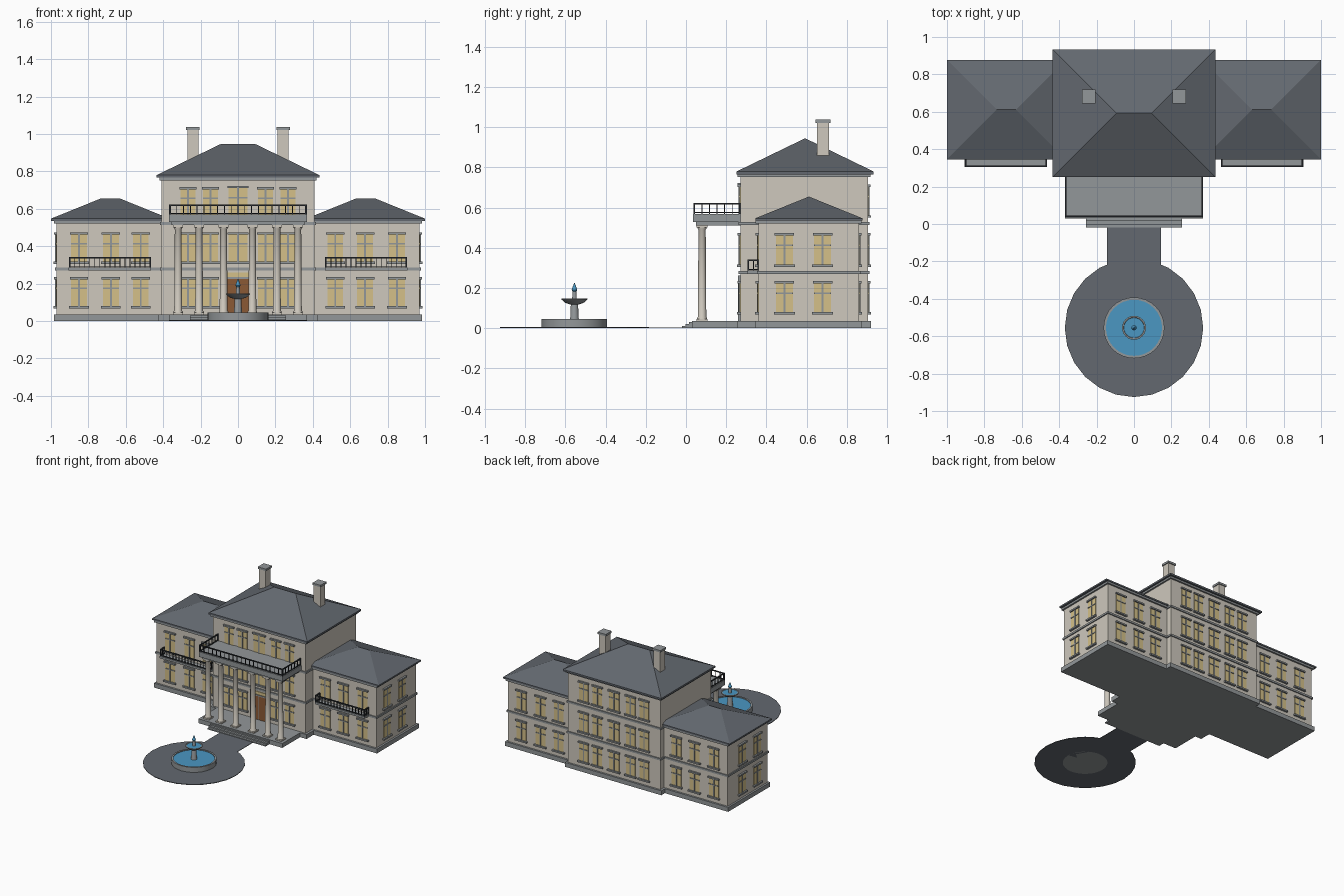
import bpy, bmesh, math
from mathutils import Matrix, Vector

cube = bpy.data.objects.get("Cube")
if cube:
    bpy.data.objects.remove(cube, do_unlink=True)


def material(name, r, g, b):
    m = bpy.data.materials.new(name)
    m.use_nodes = True
    m.diffuse_color = (r, g, b, 1)
    m.node_tree.nodes["Principled BSDF"].inputs["Base Color"].default_value = (r, g, b, 1)
    return m


WALL = material("cream wall", .62, .58, .51)
TRIM = material("grey stone", .29, .31, .32)
ROOF = material("slate", .125, .14, .16)
GLASS = material("warm glass", .66, .53, .25)
IRON = material("dark iron", .025, .03, .035)
DOOR = material("brown wood", .26, .10, .035)
WATER = material("blue water", .07, .31, .54)


def finish(name, bm, mat, smooth=False):
    bmesh.ops.recalc_face_normals(bm, faces=bm.faces)
    me = bpy.data.meshes.new(name)
    bm.to_mesh(me)
    bm.free()
    me.materials.append(mat)
    ob = bpy.data.objects.new(name, me)
    bpy.context.collection.objects.link(ob)
    if smooth:
        bpy.context.view_layer.objects.active = ob
        bpy.ops.object.select_all(action='DESELECT')
        ob.select_set(True)
        bpy.ops.object.shade_smooth_by_angle(angle=math.radians(35))
    return ob


def add_box(bm, x, y, z, frame=Matrix()):
    """x, y and z are (low, high) ranges inside the given frame."""
    lo, hi = Vector((x[0], y[0], z[0])), Vector((x[1], y[1], z[1]))
    m = Matrix.Translation((lo + hi) / 2) @ Matrix.Diagonal((*(hi - lo), 1))
    bmesh.ops.create_cube(bm, size=1, matrix=frame @ m)


def box(name, mat, x, y, z):
    bm = bmesh.new()
    add_box(bm, x, y, z)
    return finish(name, bm, mat)


def grow(r, d):
    return (r[0] - d, r[1] + d)


def lathe(name, mat, profile, x, y, sides, smooth=True):
    bm = bmesh.new()
    rings = [[bm.verts.new((x + r * math.cos(2 * math.pi * i / sides),
                            y + r * math.sin(2 * math.pi * i / sides), z))
              for i in range(sides)] for r, z in profile]
    for a, b in zip(rings, rings[1:]):
        for i in range(sides):
            j = (i + 1) % sides
            bm.faces.new((a[i], a[j], b[j], b[i]))
    bm.faces.new(rings[0])
    bm.faces.new(rings[-1])
    return finish(name, bm, mat, smooth)


def hip_roof(name, x, y, eave, top, ridge):
    bm = bmesh.new()
    inset = (y[1] - y[0]) / 2
    mid = (y[0] + y[1]) / 2
    corners = [(x[0], y[0]), (x[1], y[0]), (x[1], y[1]), (x[0], y[1])]
    low = [bm.verts.new((*c, eave)) for c in corners]
    up = [bm.verts.new((*c, top)) for c in corners]
    a = bm.verts.new((x[0] + inset, mid, ridge))
    b = bm.verts.new((x[1] - inset, mid, ridge))
    bm.faces.new(low)
    for i in range(4):
        j = (i + 1) % 4
        bm.faces.new((low[i], low[j], up[j], up[i]))
    for f in ((up[0], up[1], b, a), (up[1], up[2], b), (up[2], up[3], a, b), (up[3], up[0], a)):
        bm.faces.new(f)
    return finish(name, bm, ROOF)


def windows(name, origin, angle, columns, rows):
    """Wall frame: x along the wall, -y outward. columns: (x, width), rows: (low, high)."""
    frame = Matrix.Translation((*origin, 0)) @ Matrix.Rotation(angle, 4, 'Z')
    glass, trim = bmesh.new(), bmesh.new()
    for x, w in columns:
        for lo, hi in rows:
            h = w / 2
            add_box(glass, (x - h, x + h), (-.004, .002), (lo, hi), frame)
            add_box(trim, (x - h - .01, x + h + .01), (-.016, .002), (lo - .012, lo), frame)
            add_box(trim, (x - h - .006, x + h + .006), (-.014, .002), (hi, hi + .012), frame)
            add_box(trim, (x - .005, x + .005), (-.008, .002), (lo, hi), frame)
            bar = lo + (hi - lo) * .66
            add_box(trim, (x - h, x + h), (-.008, .002), (bar - .004, bar + .004), frame)
    finish(name + "_glass", glass, GLASS)
    finish(name + "_trim", trim, TRIM)


def railing(name, path, z, height, gap):
    bm = bmesh.new()
    for a, b in zip(path, path[1:]):
        a, b = Vector(a), Vector(b)
        d = b - a
        frame = Matrix.Translation((*a, z)) @ Matrix.Rotation(math.atan2(d.y, d.x), 4, 'Z')
        n = max(1, round(d.length / gap))
        for lo, hi in ((.004, .009), (height - .008, height)):
            add_box(bm, grow((0, d.length), .004), (-.004, .004), (lo, hi), frame)
        for i in range(n + 1):
            r = .0045 if i in (0, n) else .0022
            add_box(bm, grow((d.length * i / n,) * 2, r), (-r, r), (0, height), frame)
    finish(name, bm, IRON)


# Central block
MX, MY = (-.408, .408), (.27, .905)
box("main_plinth", TRIM, grow(MX, .018), grow(MY, .015), (0, .035))
box("main_walls", WALL, MX, MY, (.03, .765))
for label, z, out in (("lower_band", (.27, .285), .008), ("upper_band", (.513, .528), .008),
                      ("cornice", (.752, .768), .013)):
    box("main_" + label, TRIM, grow(MX, out), grow(MY, out), z)
hip_roof("main_roof", (-.435, .435), (.252, .933), .766, .78, .945)

FLOORS = [(.08, .222), (.317, .462), (.562, .703)]
side_columns = [(s * x, .08) for s in (-1, 1) for x in (.267, .147)]
windows("main_front", (0, MY[0]), 0, side_columns, FLOORS)
windows("main_front_centre", (0, MY[0]), 0, [(0, .1)], [(.317, .462), (.562, .71)])
windows("main_back", (0, MY[1]), math.pi, side_columns + [(0, .09)], FLOORS)

# Entrance
front = (MY[0] - .006, MY[0] + .002)
box("front_door", DOOR, (-.064, .064), front, (.035, .225))
box("door_transom", GLASS, (-.064, .064), front, (.235, .258))
box("door_lintel", TRIM, (-.072, .072), grow(front, .006), (.225, .235))
box("door_split", TRIM, (-.002, .002), grow(front, .002), (.035, .225))
for s in (-1, 1):
    box("door_jamb", TRIM, grow((s * .069,) * 2, .005), grow(front, .005), (.035, .262))

# Portico with columns, steps and balcony
box("portico_floor", TRIM, (-.37, .37), (.03, .27), (0, .035))
for i in range(3):
    box("entrance_step", TRIM, (-.257, .257), (-.02 + .018 * i, .04), (0, .01 * (i + 1)))
for x in (-.32, -.208, -.077, .077, .208, .32):
    lathe("portico_column", WALL, [(.025, .035), (.025, .05), (.021, .056), (.018, .49),
                                   (.023, .498), (.023, .51)], x, .08, 16)
    for z in ((.035, .045), (.5, .515)):
        box("column_block", WALL, grow((x,) * 2, .027), grow((.08,) * 2, .027), z)
box("portico_beam", TRIM, (-.355, .355), (.05, .27), (.512, .53))
box("balcony_floor", TRIM, (-.37, .37), (.035, .27), (.528, .568))
railing("balcony_railing", [(-.364, .268), (-.364, .041), (.364, .041), (.364, .268)],
        .568, .056, .036)

# Mirrored wings with chimneys above
WY = (.36, .86)
for s, side in ((-1, "right"), (1, "left")):
    def span(a, b):
        return tuple(sorted((s * a, s * b)))
    WX = span(.39, .97)
    box(side + "_wing_plinth", TRIM, grow(WX, .015), grow(WY, .015), (0, .035))
    box(side + "_wing_walls", WALL, WX, WY, (.03, .535))
    box(side + "_wing_band", TRIM, grow(WX, .008), grow(WY, .008), (.27, .285))
    box(side + "_wing_cornice", TRIM, grow(WX, .013), grow(WY, .013), (.52, .537))
    hip_roof(side + "_wing_roof", span(.365, 1), (.345, .878), .535, .547, .655)
    columns = [(s * x, .085) for x in (.52, .68, .85)]
    windows(side + "_wing_front", (0, WY[0]), 0, columns, FLOORS[:2])
    windows(side + "_wing_back", (0, WY[1]), math.pi, [(-x, w) for x, w in columns], FLOORS[:2])
    windows(side + "_wing_side", (s * .97, .585), s * math.pi / 2,
            [(-.095, .085), (.095, .085)], FLOORS[:2])
    box(side + "_balcony_floor", TRIM, span(.465, .905), (.305, .362), (.27, .286))
    railing(side + "_balcony_railing", [(s * .9, .36), (s * .9, .31), (s * .47, .31), (s * .47, .36)],
            .286, .056, .027)
    box(side + "_chimney", WALL, span(.212, .27), (.652, .712), (.8, 1.025))
    box(side + "_chimney_cap", TRIM, span(.205, .277), (.645, .719), (1.022, 1.038))

# Drive and fountain
FY = -.555
box("path", ROOF, (-.145, .145), (-.24, -.02), (0, .004))
lathe("drive_circle", ROOF, [(.37, 0), (.37, .005)], 0, FY, 24, False)
lathe("fountain_basin", TRIM, [(.163, 0), (.163, .045), (.15, .045), (.15, .03)], 0, FY, 32)
lathe("basin_water", WATER, [(.151, .03), (.151, .039)], 0, FY, 32)
lathe("fountain_stem", TRIM, [(.026, .03), (.021, .05), (.018, .12), (.012, .14), (.009, .185)],
      0, FY, 16)
lathe("fountain_bowl", TRIM, [(.02, .118), (.045, .126), (.064, .142), (.064, .147), (.056, .147),
                              (.05, .138)], 0, FY, 24)
lathe("bowl_water", WATER, [(.05, .136), (.055, .144)], 0, FY, 24)
lathe("fountain_jet", WATER, [(.007, .178), (.014, .19), (.009, .205), (.001, .226)], 0, FY, 12)
